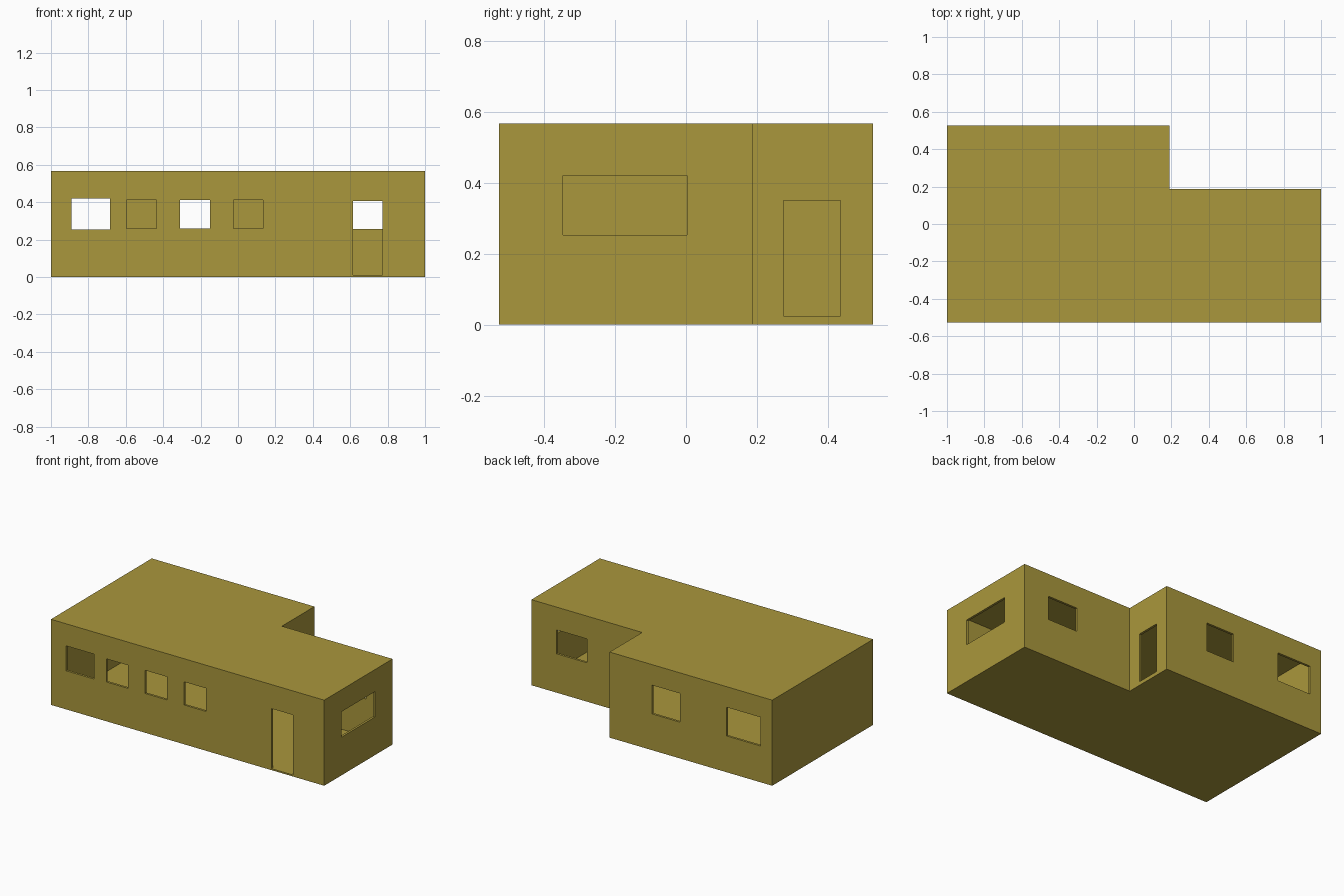
import bpy
import bmesh

cube = bpy.data.objects.get("Cube")
if cube:
    bpy.data.objects.remove(cube, do_unlink=True)

DEPTH, STEP_X, STEP_Y = 0.527, 0.19, 0.187
HEIGHT, WALL, FLOOR, ROOF = 0.566, 0.015, 0.01, 0.015

# Single plaster colour
COLOR = (0.40, 0.31, 0.045, 1.0)
plaster = bpy.data.materials.new("ochre_plaster")
plaster.use_nodes = True
plaster.diffuse_color = COLOR
plaster.node_tree.nodes["Principled BSDF"].inputs["Base Color"].default_value = COLOR


def footprint(inset):
    """L-shaped outline, moved inwards by inset."""
    right, front, back = 1 - inset, inset - DEPTH, DEPTH - inset
    sx, sy = STEP_X - inset, STEP_Y - inset
    return [(-right, front), (right, front), (right, sy),
            (sx, sy), (sx, back), (-right, back)]


def make_object(name, bm):
    bmesh.ops.recalc_face_normals(bm, faces=bm.faces)
    mesh = bpy.data.meshes.new(name)
    bm.to_mesh(mesh)
    bm.free()
    mesh.materials.append(plaster)
    obj = bpy.data.objects.new(name, mesh)
    bpy.context.collection.objects.link(obj)
    return obj


def slab(name, z0, z1):
    bm = bmesh.new()
    face = bm.faces.new([bm.verts.new((x, y, z0)) for x, y in footprint(0)])
    top = bmesh.ops.extrude_face_region(bm, geom=[face], use_keep_orig=True)["geom"]
    bmesh.ops.translate(bm, vec=(0, 0, z1 - z0),
                        verts=[v for v in top if isinstance(v, bmesh.types.BMVert)])
    return make_object(name, bm)


def wall_ring(z0, z1):
    bm = bmesh.new()
    loops = [[bm.verts.new((x, y, z)) for x, y in footprint(inset)]
             for inset, z in ((0, z0), (0, z1), (WALL, z1), (WALL, z0))]
    for a, b in zip(loops, loops[1:] + loops[:1]):
        for i in range(len(a)):
            j = (i + 1) % len(a)
            bm.faces.new((a[i], a[j], b[j], b[i]))
    return make_object("walls", bm)


def add_box(bm, x, y, z):
    verts = bmesh.ops.create_cube(bm, size=1)["verts"]
    for v in verts:
        v.co = [lo + (c + 0.5) * (hi - lo) for c, (lo, hi) in zip(v.co, (x, y, z))]


def across(centre):
    return centre - 0.04, centre + 0.04


# Floor, roof and outer walls
slab("floor", 0, FLOOR)
slab("roof", HEIGHT - ROOF, HEIGHT)
walls = wall_ring(FLOOR, HEIGHT - ROOF)

# Openings in walls running along x: wall position, x range, z range
ALONG_X = [
    (-DEPTH, (-0.89, -0.685), (0.255, 0.42)),
    (-DEPTH, (-0.595, -0.435), (0.26, 0.413)),
    (-DEPTH, (-0.31, -0.15), (0.26, 0.413)),
    (-DEPTH, (-0.025, 0.135), (0.26, 0.413)),
    (-DEPTH, (0.615, 0.772), (FLOOR, 0.407)),
    (DEPTH, (-0.915, -0.667), (0.24, 0.43)),
    (DEPTH, (-0.325, -0.12), (0.24, 0.43)),
    (STEP_Y, (0.595, 0.815), (0.257, 0.415)),
]
# Openings in walls running along y: wall position, y range, z range
ALONG_Y = [
    (1, (-0.346, 0.003), (0.252, 0.42)),
    (STEP_X, (0.275, 0.435), (0.025, 0.35)),
]
bm = bmesh.new()
for wall, span, z in ALONG_X:
    # Doors cut slightly below the wall's foot
    z = (z[0] - 0.005 if z[0] == FLOOR else z[0], z[1])
    add_box(bm, span, across(wall), z)
for wall, span, z in ALONG_Y:
    add_box(bm, across(wall), span, z)
cutter = make_object("opening_cutter", bm)
cutter.hide_render = True

# Cut the openings, then discard the cutter
cut = walls.modifiers.new("openings", 'BOOLEAN')
cut.operation = 'DIFFERENCE'
cut.solver = 'EXACT'
cut.object = cutter
bpy.context.view_layer.update()
evaluated = walls.evaluated_get(bpy.context.evaluated_depsgraph_get())
result = bpy.data.meshes.new_from_object(evaluated)
walls.modifiers.clear()
walls.data = result
bpy.data.objects.remove(cutter, do_unlink=True)
